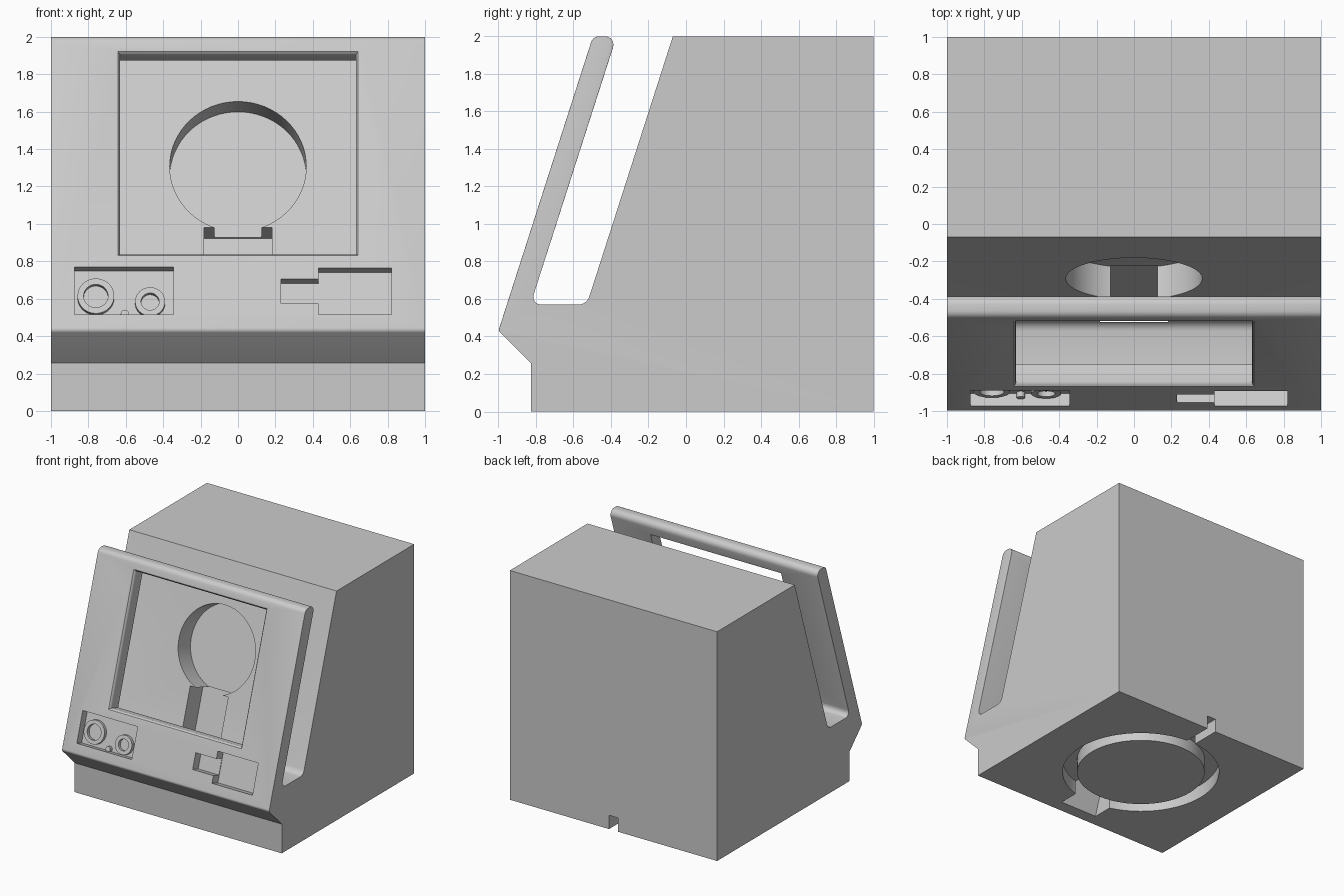
import bpy, bmesh, math
from mathutils import Vector, Matrix

if "Cube" in bpy.data.objects:
    bpy.data.objects.remove(bpy.data.objects["Cube"])

mat = bpy.data.materials.new("light grey")
mat.use_nodes = True
grey = (0.6, 0.6, 0.6, 1)
mat.diffuse_color = grey
mat.node_tree.nodes["Principled BSDF"].inputs["Base Color"].default_value = grey

TILT = math.radians(17.8)
S, C, T = math.sin(TILT), math.cos(TILT), math.tan(TILT)
NOSE_Z = 0.43
THICK = 0.12


def frame(y, z):
    """Tilted frame: x across, y up the slope, z out of the face."""
    m = Matrix(((1, 0, 0), (0, S, -C), (0, C, S))).to_4x4()
    m.translation = (0, y, z)
    return m


PANEL = frame(-1, NOSE_Z)
SLOPE = frame(-0.07, 2)
WORLD = Matrix()


def finish(name, bm, m=WORLD):
    bmesh.ops.remove_doubles(bm, verts=bm.verts, dist=1e-5)
    bmesh.ops.recalc_face_normals(bm, faces=bm.faces)
    bm.transform(m)
    mesh = bpy.data.meshes.new(name)
    bm.to_mesh(mesh)
    bm.free()
    mesh.materials.append(mat)
    ob = bpy.data.objects.new(name, mesh)
    bpy.context.collection.objects.link(ob)
    return ob


def loft(name, rings, m=WORLD, capped=True):
    """Skin a list of equal-length point loops; join the ends if uncapped."""
    bm = bmesh.new()
    loops = [[bm.verts.new(p) for p in r] for r in rings]
    pairs = list(zip(loops, loops[1:]))
    if not capped:
        pairs.append((loops[-1], loops[0]))
    for a, b in pairs:
        for i in range(len(a)):
            j = (i + 1) % len(a)
            bm.faces.new((a[i], a[j], b[j], b[i]))
    if capped:
        bm.faces.new(loops[0])
        bm.faces.new(loops[-1])
    return finish(name, bm, m)


def rect(x0, x1, y0, y1, z):
    return [(x0, y0, z), (x1, y0, z), (x1, y1, z), (x0, y1, z)]


def box(name, x0, x1, y0, y1, z0, z1, m=WORLD):
    return loft(name, [rect(x0, x1, y0, y1, z0), rect(x0, x1, y0, y1, z1)], m)


def disc(r, x, y, z, n=64):
    return [(x + r * math.cos(2 * math.pi * i / n),
             y + r * math.sin(2 * math.pi * i / n), z) for i in range(n)]


def cylinder(name, r, x, y, z0, z1, m=WORLD):
    return loft(name, [disc(r, x, y, z0), disc(r, x, y, z1)], m)


def tube(name, ri, ro, x, y, z0, z1, m=WORLD):
    return loft(name, [disc(ri, x, y, z0), disc(ri, x, y, z1),
                       disc(ro, x, y, z1), disc(ro, x, y, z0)], m, False)


def up(z, n=0):
    """Distance up the panel that gives a height z at offset n."""
    return (z - NOSE_Z - n * S) / C


def cut(target, cutter):
    mod = target.modifiers.new("cut", "BOOLEAN")
    mod.operation, mod.solver, mod.object = "DIFFERENCE", "EXACT", cutter
    bpy.context.view_layer.objects.active = target
    bpy.ops.object.modifier_apply(modifier=mod.name)
    bpy.data.objects.remove(cutter)


def rounded(corners, steps=5):
    """Fillet a closed (y, z, radius) outline."""
    out = []
    for i, (y, z, r) in enumerate(corners):
        p = Vector((y, z))
        if not r:
            out.append(p)
            continue
        a = (Vector(corners[i - 1][:2]) - p).normalized()
        b = (Vector(corners[(i + 1) % len(corners)][:2]) - p).normalized()
        half = a.angle(b) / 2
        centre = p + (a + b).normalized() * r / math.sin(half)
        start = p + a * r / math.tan(half) - centre
        end = p + b * r / math.tan(half) - centre
        sweep = start.angle(end)
        for k in range(steps + 1):
            t = k / steps
            out.append(centre + (start * math.sin((1 - t) * sweep)
                                 + end * math.sin(t * sweep)) / math.sin(sweep))
    return out


# Body side outline with the slot behind the leaning front panel
FLOOR = 0.57
front_top = -1 + T * (2 - NOSE_Z)
back_top = front_top + THICK / C
outline = rounded([
    (-0.825, 0, 0), (1, 0, 0), (1, 2, 0), (-0.07, 2, 0),
    (-0.07 - T * (2 - FLOOR), FLOOR, 0.06),
    (back_top - T * (2 - FLOOR), FLOOR, 0.04),
    (back_top, 2, 0.045), (front_top, 2, 0.045),
    (-1, NOSE_Z, 0.025), (-0.825, 0.255, 0)])
body = loft("body", [[(x, p.x, p.y) for p in outline] for x in (-1, 1)])

# Soften the outer side edges of the panel
bm = bmesh.new()
bm.from_mesh(body.data)


def on_panel(p):
    n = PANEL.inverted() @ p
    return n.z > -THICK - 0.002 and n.y > -0.001 and p.z > NOSE_Z - 0.005 and not (
        p.z < 0.6 and n.z < -0.05)


edges = [e for e in bm.edges
         if abs(e.verts[0].co.x - e.verts[1].co.x) < 1e-6
         and all(on_panel(v.co) for v in e.verts)]
bmesh.ops.bevel(bm, geom=edges, offset=0.03, segments=4, profile=0.5,
                affect="EDGES", clamp_overlap=True)
bmesh.ops.recalc_face_normals(bm, faces=bm.faces)
bm.to_mesh(body.data)
bm.free()

# Window through the panel with a flared lip at the front
lip = 0.025
window = []
for n, g in ((-THICK - 0.04, 0), (-lip, 0), (-lip * 0.5, lip * 0.15),
             (-lip * 0.13, lip * 0.5), (0, lip), (0.05, lip)):
    window.append(rect(-0.63 - g, 0.63 + g, up(0.845) - g, up(1.91) + g, n))
cut(body, loft("window_cutter", window, PANEL))

# Round recess in the sloped face, with a channel running down to the base
cut(body, cylinder("recess_cutter", 0.365, 0, -0.728, -0.18, 0.1, SLOPE))
cut(body, box("channel_cutter", -0.183, 0.183, -2.4, -1.07, -0.19, 0.003, SLOPE))

# Pockets below the window
cut(body, box("left_pocket", -0.875, -0.345, up(0.515), up(0.77), -0.07, 0.1, PANEL))
cut(body, box("right_pocket", 0.43, 0.82, up(0.515), up(0.765), -0.085, 0.1, PANEL))
cut(body, box("small_pocket", 0.23, 0.44, up(0.575), up(0.705), -0.08, 0.1, PANEL))

# Ring groove under the base and a cable notch to the back
cut(body, tube("groove_cutter", 0.53, 0.65, 0, 0.088, -0.1, 0.12))
cut(body, box("notch_cutter", -0.043, 0.043, 0.68, 1.1, -0.1, 0.12))

# Knob collars and a small peg in the pocket
TOP = -0.04
tube("large_collar", 0.065, 0.098, -0.76, up(0.615, TOP), -0.075, TOP, PANEL)
tube("small_collar", 0.048, 0.08, -0.47, up(0.585, TOP), -0.075, TOP, PANEL)
cylinder("peg", 0.022, -0.605, up(0.52, TOP), -0.075, TOP, PANEL)

for ob in bpy.context.collection.objects:
    if ob.type == "MESH" and mat.name in ob.data.materials:
        bpy.ops.object.select_all(action="DESELECT")
        ob.select_set(True)
        bpy.context.view_layer.objects.active = ob
        bpy.ops.object.shade_smooth_by_angle(angle=math.radians(30))
